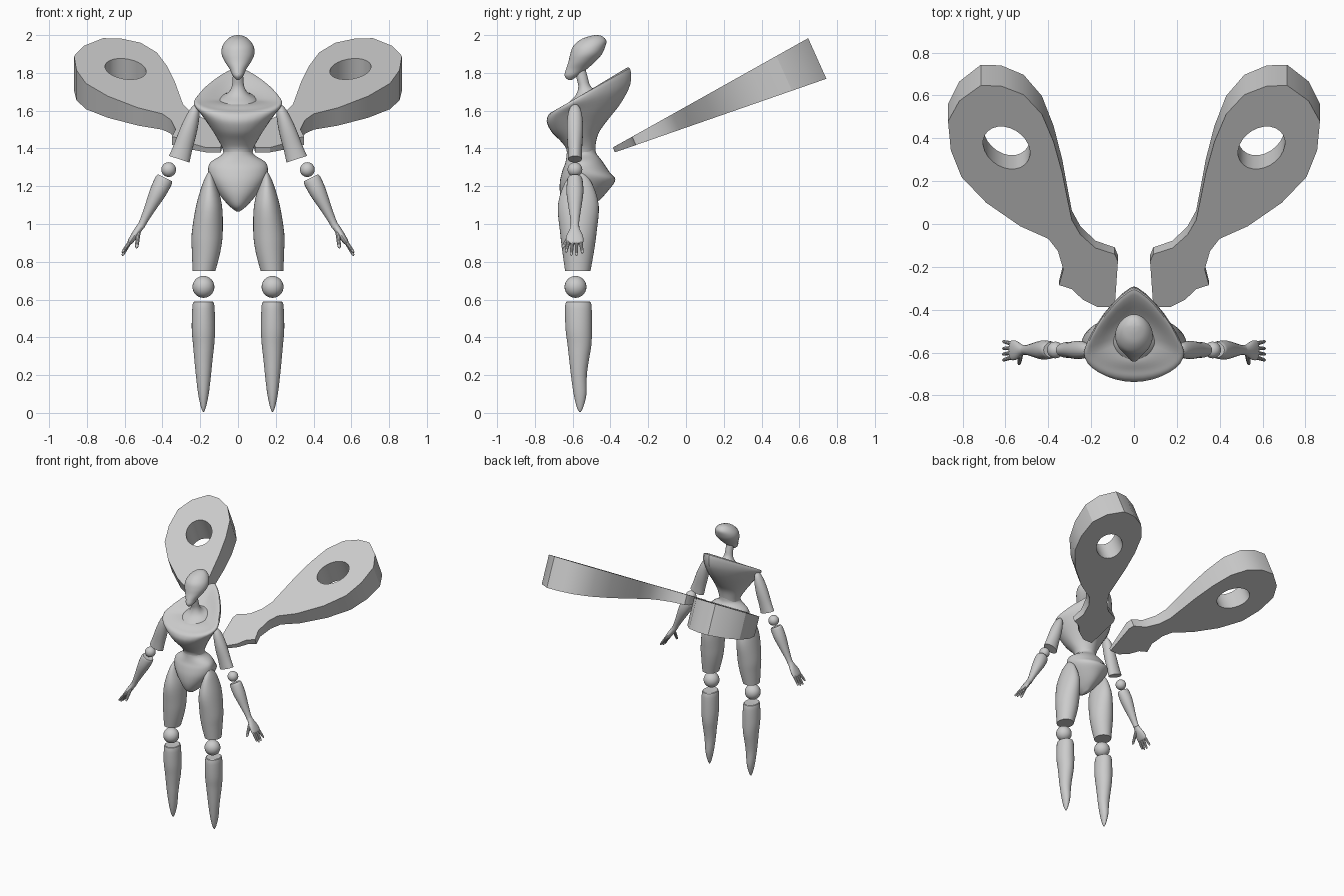
import bpy, bmesh, math
from mathutils import Vector

SIDES = 32


def finish(name, bm, mirror=False, angle=35):
    bmesh.ops.recalc_face_normals(bm, faces=bm.faces[:])
    mesh = bpy.data.meshes.new(name)
    bm.to_mesh(mesh)
    bm.free()
    ob = bpy.data.objects.new(name, mesh)
    bpy.context.collection.objects.link(ob)
    bpy.ops.object.select_all(action='DESELECT')
    ob.select_set(True)
    bpy.context.view_layer.objects.active = ob
    bpy.ops.object.shade_smooth_by_angle(angle=math.radians(angle))
    if mirror:
        mod = ob.modifiers.new("mirror", 'MIRROR')
        mod.use_mirror_merge = False
    return ob


def smooth(rows, steps=4):
    """Catmull-Rom interpolation of parameter rows."""
    out = []
    for i in range(len(rows) - 1):
        a, b, c, d = (rows[max(0, min(len(rows) - 1, i + k))] for k in (-1, 0, 1, 2))
        for s in range(steps):
            t = s / steps
            out.append([q + .5 * t * (r - p + t * (2 * p - 5 * q + 4 * r - w + t * (3 * (q - r) + w - p)))
                        for p, q, r, w in zip(a, b, c, d)])
    return out + [list(rows[-1])]


def skin(bm, rings):
    loops = [[bm.verts.new(p) for p in ring] for ring in rings]
    for a, b in zip(loops, loops[1:]):
        n = len(a)
        for i in range(n):
            bm.faces.new((a[i], a[(i + 1) % n], b[(i + 1) % n], b[i]))
    bm.faces.new(loops[0])
    bm.faces.new(loops[-1])


def body_ring(yf, zf, x, ys, zs, yb, zb, e=2.0):
    """Closed ring through a front, side and back point; e=1 makes the back triangular."""
    pts = []
    for i in range(SIDES):
        a = 2 * math.pi * i / SIDES
        s, c = math.sin(a), math.cos(a)
        k = 2.0 if c >= 0 else e
        sx = math.copysign(abs(s) ** (2 / k), s)
        cy = abs(c) ** (2 / k)
        ye, ze = (yf, zf) if c >= 0 else (yb, zb)
        pts.append((x * sx, ys + (ye - ys) * cy, zs + (ze - zs) * cy))
    return pts


def body(name, rows):
    bm = bmesh.new()
    skin(bm, [body_ring(*r) for r in smooth(rows)])
    return finish(name, bm)


def leg(name, rows):
    """rows: z, centre x, radius x, centre y, radius y"""
    bm = bmesh.new()
    angs = [2 * math.pi * i / SIDES for i in range(SIDES)]
    skin(bm, [[(cx + rx * math.cos(a), cy + ry * math.sin(a), z) for a in angs]
              for z, cx, rx, cy, ry in smooth(rows)])
    return finish(name, bm, True)


def limb(bm, a, b, rows, n=20):
    """Tube from a to b; rows: fraction along, radius across, radius in y"""
    a, b = Vector(a), Vector(b)
    d = (b - a).normalized()
    u = d.cross(Vector((0, 1, 0))).normalized()
    v = u.cross(d)
    skin(bm, [[a.lerp(b, t) + u * rx * math.cos(2 * math.pi * i / n) + v * ry * math.sin(2 * math.pi * i / n)
               for i in range(n)] for t, rx, ry in smooth(rows, 3)])


def ball(name, co, r):
    bm = bmesh.new()
    bmesh.ops.create_uvsphere(bm, u_segments=24, v_segments=16, radius=r)
    bmesh.ops.translate(bm, verts=bm.verts[:], vec=co)
    finish(name, bm, True)


# Head, tilted egg
body("head", [
    (-.625, 1.763, .008, -.615, 1.763, -.605, 1.763),
    (-.643, 1.785, .028, -.605, 1.785, -.570, 1.785),
    (-.635, 1.82, .044, -.578, 1.82, -.525, 1.82),
    (-.622, 1.86, .070, -.550, 1.86, -.480, 1.86),
    (-.613, 1.90, .087, -.525, 1.90, -.445, 1.90),
    (-.598, 1.94, .083, -.510, 1.94, -.427, 1.94),
    (-.560, 1.975, .060, -.490, 1.975, -.422, 1.970),
    (-.515, 1.993, .030, -.475, 1.995, -.440, 1.992),
    (-.482, 2.0, .004, -.475, 2.0, -.465, 2.0)])

# Neck flaring into the collar
body("neck", [
    (-.640, 1.625, .108, -.53, 1.65, -.415, 1.69),
    (-.620, 1.645, .095, -.53, 1.665, -.435, 1.70),
    (-.585, 1.68, .055, -.535, 1.69, -.480, 1.71),
    (-.570, 1.725, .034, -.54, 1.725, -.508, 1.735),
    (-.580, 1.775, .028, -.55, 1.775, -.520, 1.775),
    (-.590, 1.83, .025, -.56, 1.83, -.535, 1.83)])

# Torso: waist, chest, and raised back collar
body("torso", [
    (-.630, 1.36, .075, -.555, 1.36, -.482, 1.36, 2),
    (-.635, 1.40, .082, -.56, 1.40, -.480, 1.41, 2),
    (-.665, 1.44, .108, -.57, 1.45, -.463, 1.48, 1.9),
    (-.710, 1.485, .150, -.585, 1.52, -.415, 1.55, 1.7),
    (-.736, 1.535, .198, -.595, 1.59, -.345, 1.64, 1.5),
    (-.732, 1.57, .232, -.600, 1.635, -.295, 1.74, 1.35),
    (-.715, 1.59, .226, -.600, 1.655, -.298, 1.825, 1.35),
    (-.685, 1.605, .190, -.590, 1.655, -.345, 1.805, 1.4),
    (-.640, 1.63, .115, -.560, 1.655, -.430, 1.72, 1.7),
    (-.580, 1.64, .040, -.540, 1.655, -.490, 1.68, 2)])

# Pelvis with hip crest and V front
body("pelvis", [
    (-.630, 1.41, .076, -.56, 1.41, -.480, 1.41),
    (-.632, 1.365, .082, -.56, 1.37, -.475, 1.375),
    (-.640, 1.32, .142, -.56, 1.33, -.445, 1.335),
    (-.655, 1.28, .158, -.56, 1.295, -.405, 1.275),
    (-.668, 1.22, .152, -.55, 1.245, -.374, 1.235),
    (-.665, 1.15, .105, -.55, 1.165, -.405, 1.185),
    (-.640, 1.09, .050, -.55, 1.10, -.460, 1.125),
    (-.590, 1.065, .010, -.56, 1.068, -.530, 1.075)])

# Legs
leg("thighs", [
    (1.275, .150, .008, -.57, .02), (1.22, .151, .034, -.57, .07),
    (1.10, .153, .068, -.57, .108), (.95, .163, .082, -.57, .096),
    (.85, .169, .075, -.571, .083), (.75, .180, .060, -.573, .067)])
ball("knees", (.183, -.585, .667), .058)
leg("shins", [
    (.588, .183, .042, -.57, .052), (.575, .183, .057, -.57, .069),
    (.45, .183, .062, -.568, .070), (.36, .182, .056, -.564, .063),
    (.28, .183, .048, -.566, .052), (.20, .183, .040, -.567, .042),
    (.10, .183, .028, -.561, .034), (.03, .183, .013, -.561, .017),
    (.004, .183, .002, -.561, .003)])

# Arms
bm = bmesh.new()
limb(bm, (.217, -.588, 1.635), (.311, -.588, 1.343),
     [(0, .004, .008), (.08, .022, .028), (.25, .036, .040), (.5, .046, .043), (.8, .051, .038), (1, .057, .037)])
finish("upper_arms", bm, True)
ball("elbows", (.367, -.588, 1.288), .039)
bm = bmesh.new()
limb(bm, (.386, -.588, 1.245), (.515, -.588, .985),
     [(0, .040, .036), (.06, .047, .041), (.3, .044, .045), (.65, .029, .032), (.88, .021, .023), (1, .02, .023)])
finish("forearms", bm, True)

# Hands: palm, four fingers, thumb
bm = bmesh.new()
limb(bm, (.508, -.588, 1.0), (.578, -.59, .895),
     [(0, .018, .021), (.25, .019, .026), (.6, .018, .044), (.9, .014, .046), (1, .008, .040)])
FINGER = [(0, .010, .010), (.5, .009, .009), (.9, .007, .007), (1, .002, .002)]
for y0, y1, tip in ((-.622, -.636, .85), (-.601, -.608, .832), (-.579, -.581, .832), (-.558, -.548, .845)):
    limb(bm, (.570, y0, .908), (.613, y1, tip), FINGER, 10)
limb(bm, (.528, -.605, .955), (.537, -.655, .872), [(t, r * 1.2, q * 1.2) for t, r, q in FINGER], 10)
finish("hands", bm, True)

# Wings: tapered slab with an oval hole, outline read in plan view (x, y)
OUTLINE = [(.075, -.16), (.09, -.125), (.18, -.095), (.25, -.03), (.29, .04), (.31, .14), (.335, .27),
           (.375, .42), (.43, .555), (.515, .65), (.62, .692), (.715, .695), (.815, .62), (.868, .52),
           (.855, .38), (.805, .25), (.69, .125), (.53, .01), (.40, -.05), (.355, -.11), (.33, -.20),
           (.35, -.275), (.29, -.295), (.24, -.345), (.17, -.382), (.09, -.382)]
hole = []
for i in range(24):
    a = 2 * math.pi * i / 24
    p, q = .122 * math.cos(a), .096 * math.sin(a)
    hole.append((.595 + (p + q) * .707, .392 + (p - q) * .667))

flat = bmesh.new()
for loop in (OUTLINE, hole):
    vs = [flat.verts.new((x, (y + .38) / .912, 0)) for x, y in loop]
    for i in range(len(vs)):
        flat.edges.new((vs[i - 1], vs[i]))
bmesh.ops.triangle_fill(flat, use_beauty=True, use_dissolve=False, edges=flat.edges[:], normal=(0, 0, 1))
wing = bmesh.new()
upper, lower = {}, {}
for v in flat.verts:
    s = v.co.y
    mid = Vector((v.co.x, -.38 + .912 * s, 1.393 + .41 * s))
    off = Vector((0, -.41, .912)) * (.014 + .088 * max(s, 0))
    upper[v], lower[v] = wing.verts.new(mid + off), wing.verts.new(mid - off)
for f in flat.faces:
    wing.faces.new([upper[v] for v in f.verts])
    wing.faces.new([lower[v] for v in reversed(f.verts)])
for e in flat.edges:
    if len(e.link_faces) == 1:
        a, b = e.verts
        wing.faces.new((upper[a], upper[b], lower[b], lower[a]))
flat.free()
finish("wings", wing, True, 30)
